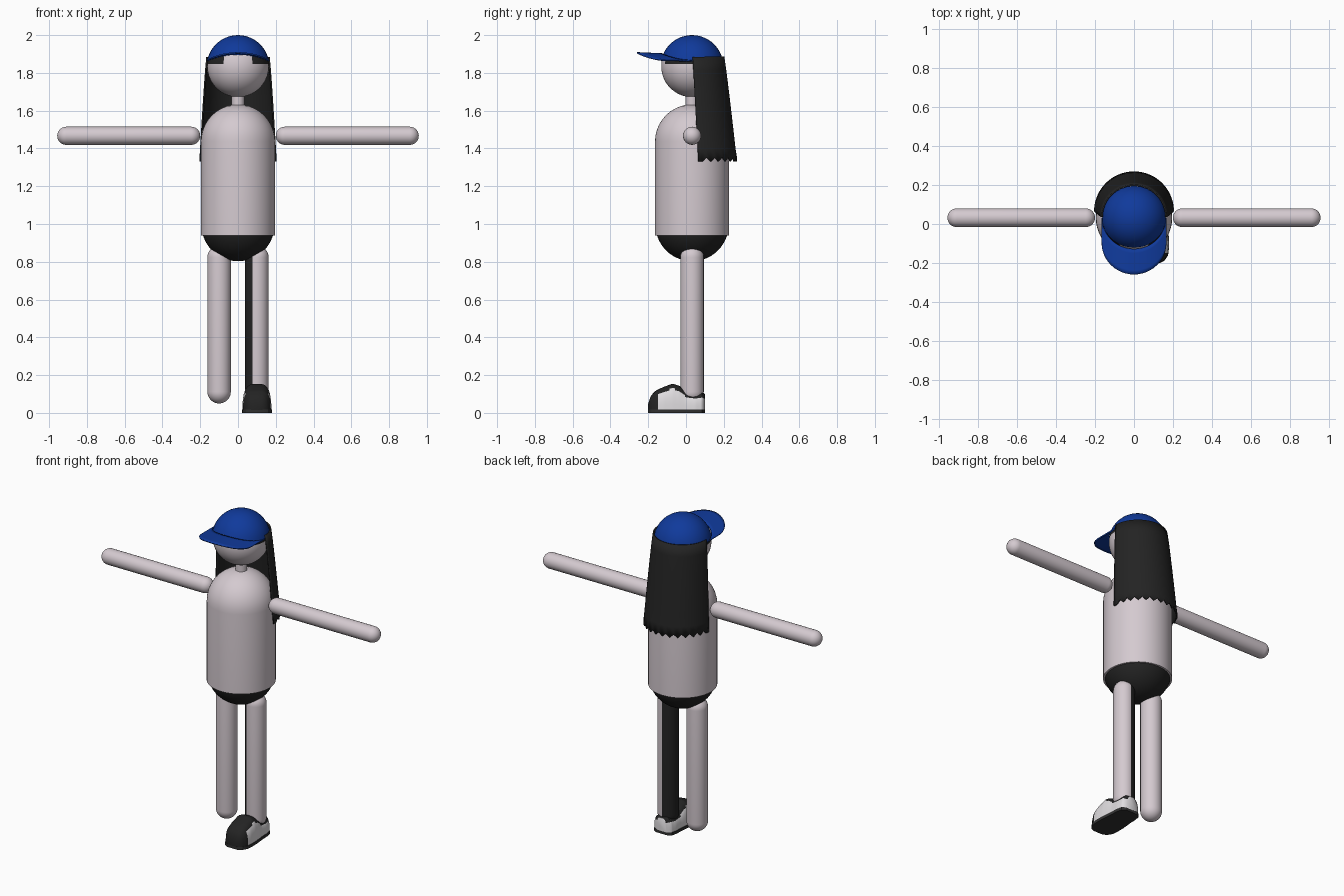
import bpy, bmesh, math
from math import sin, cos, pi, sqrt

if "Cube" in bpy.data.objects:
    bpy.data.objects.remove(bpy.data.objects["Cube"])


def material(name, rgb):
    m = bpy.data.materials.new(name)
    m.diffuse_color = (*rgb, 1)
    m.use_nodes = True
    m.node_tree.nodes["Principled BSDF"].inputs["Base Color"].default_value = m.diffuse_color
    return m


SKIN = material("pale skin", (0.66, 0.59, 0.63))
BLACK = material("soft black", (0.017, 0.017, 0.017))
BLUE = material("cap blue", (0.005, 0.042, 0.33))
WHITE = material("shoe white", (0.74, 0.72, 0.74))
SOLE = material("sole grey", (0.03, 0.03, 0.03))
CY = 0.032          # depth of the body axis


def make(name, verts, faces, mats, rule=None, angle=50):
    """Mesh object; rule(centre, normal) picks the material slot."""
    me = bpy.data.meshes.new(name)
    me.from_pydata(verts, [], faces)
    bm = bmesh.new()
    bm.from_mesh(me)
    bmesh.ops.remove_doubles(bm, verts=bm.verts, dist=1e-5)
    bmesh.ops.recalc_face_normals(bm, faces=bm.faces)
    for f in bm.faces:
        if rule:
            f.material_index = rule(f.calc_center_median(), f.normal)
    bm.to_mesh(me)
    bm.free()
    for m in mats:
        me.materials.append(m)
    ob = bpy.data.objects.new(name, me)
    bpy.context.collection.objects.link(ob)
    bpy.ops.object.select_all(action='DESELECT')
    ob.select_set(True)
    bpy.context.view_layer.objects.active = ob
    bpy.ops.object.shade_smooth_by_angle(angle=math.radians(angle))
    return ob


def grid(rows, closed=False):
    """Vertices and quads joining equal rows of points."""
    n = len(rows[0])
    verts = [p for r in rows for p in r]
    faces = [(i * n + j, i * n + (j + 1) % n, (i + 1) * n + (j + 1) % n, (i + 1) * n + j)
             for i in range(len(rows) - 1) for j in range(n if closed else n - 1)]
    return verts, faces


def revolve(name, profile, mats, x=0, segs=32, rule=None, along_x=False, z0=0):
    """Spin (radius, height) points round a vertical or sideways axis."""
    rows = []
    for r, h in profile:
        ring = [(r * cos(2 * pi * k / segs), r * sin(2 * pi * k / segs)) for k in range(segs)]
        rows.append([(h, CY + a, z0 + b) if along_x else (x + a, CY + b, h) for a, b in ring])
    verts, faces = grid(rows, True)
    n = len(verts)
    if profile[0][0] > 0:
        faces.append(tuple(range(segs)))
    if profile[-1][0] > 0:
        faces.append(tuple(range(n - segs, n)))
    return make(name, verts, faces, mats, rule)


def dome(r, z, a, b, n=10):
    return [(max(0, r * cos(a + (b - a) * i / n)), z + r * sin(a + (b - a) * i / n))
            for i in range(n + 1)]


def capsule(r, lo, hi):
    return dome(r, lo + r, -pi / 2, 0) + dome(r, hi - r, 0, pi / 2)


# Torso, pelvis and neck
revolve("torso", [(0.196, 0.94)] + dome(0.196, 1.437, 0, pi / 2), [SKIN], segs=48)
revolve("pelvis", dome(0.194, 0.997, -pi / 2, 0, 14), [BLACK], segs=48)
revolve("neck", [(0.034, 1.6), (0.034, 1.70)], [SKIN], segs=24)

# Arms
for side, lo, hi in (("left", -0.957, -0.2), ("right", 0.2, 0.957)):
    revolve(side + "_arm", capsule(0.048, lo, hi), [SKIN], segs=24, along_x=True, z0=1.467)

# Legs, one with a dark inner stocking panel
revolve("left_leg", capsule(0.062, 0.05, 0.885), [SKIN], x=-0.1)
revolve("right_leg", capsule(0.062, 0.05, 0.885), [SKIN, BLACK], x=0.1,
        rule=lambda c, n: int(n.x < (-0.05 if n.y > 0 else -0.42)))

# Head with dark patches at the temples
revolve("head", dome(0.163, 1.835, -pi / 2, pi / 2, 40), [SKIN, BLACK], segs=64,
        rule=lambda c, n: int(c.z > 1.848 and abs(c.x) > 0.075 and c.y < 0.04))

# Cap crown, with the rim arched over the face
R, CZ, SEG = 0.166, 1.834, 32


def rim(a):
    return 1.865 + 0.035 * max(0, -sin(a)) ** 2


rows = []
for i in range(11):
    row = []
    for k in range(SEG):
        a = 2 * pi * k / SEG
        t = math.asin((rim(a) - CZ) / R)
        e = t + (pi / 2 - t) * i / 10
        row.append((R * cos(e) * cos(a), CY + R * cos(e) * sin(a), CZ + R * sin(e)))
    rows.append(row)
make("cap_crown", *grid(rows, True), [BLUE])

# Cap brim, the front rim carried forward
rows = []
for j in range(7):
    row = []
    for k in range(25):
        a = pi + pi * k / 24
        y = CY + 0.16 * sin(a) - 0.131 * j / 6
        row.append((0.164 * cos(a), y, rim(a) + 0.006 * j / 6 * abs(sin(a))))
    rows.append(row)
brim = make("cap_brim", *grid(rows), [BLUE])
mod = brim.modifiers.new("thickness", 'SOLIDIFY')
mod.thickness, mod.offset = 0.008, 0

# Long hair, a flared half shell with notched ends
STRANDS = 14
rows = []
for i in range(9):
    t = i / 8
    row = []
    for k in range(STRANDS * 2 + 1):
        a = pi * k / (STRANDS * 2)
        r = 0.164 + 0.037 * t ** 0.85
        z = 1.885 - 0.555 * t
        if i == 8 and k % 2 == 0 and 0 < k < STRANDS * 2:
            z += 0.022
        row.append((r * cos(a), 0.035 + 0.03 * t + r * sin(a), z))
    rows.append(row)
hair = make("hair", *grid(rows), [BLACK])
mod = hair.modifiers.new("thickness", 'SOLIDIFY')
mod.thickness, mod.offset = 0.008, 0

# Shoe upper: stations of (depth, half width, height)
STATIONS = [(-0.2, 0.03, 0.05), (-0.187, 0.055, 0.09), (-0.16, 0.072, 0.118),
            (-0.12, 0.077, 0.137), (-0.07, 0.076, 0.155), (-0.035, 0.073, 0.143),
            (0.0, 0.069, 0.112), (0.05, 0.068, 0.103), (0.085, 0.06, 0.11), (0.1, 0.035, 0.1)]


def station(y):
    for p, q in zip(STATIONS, STATIONS[1:]):
        if y <= q[0] + 1e-9:
            t = (y - p[0]) / (q[0] - p[0])
            return [p[i] + (q[i] - p[i]) * t for i in (1, 2)]


def signed(v, p):
    return math.copysign(abs(v) ** p, v)


rows = []
for i in range(41):
    y = -0.2 + 0.3 * i / 40
    w, h = station(y)
    rows.append([(0.1 + w * signed(cos(pi * k / 24), 0.6), y,
                  0.016 + (h - 0.016) * abs(sin(pi * k / 24)) ** 0.75) for k in range(25)])
verts, faces = grid(rows)
faces += [tuple(range(25)), tuple(range(40 * 25, 41 * 25))]


def shoe_rule(c, n):
    return int(c.y < -0.145 or c.z > station(min(c.y, 0.1))[1] - 0.026)


make("shoe_upper", verts, faces, [WHITE, BLACK], shoe_rule)

# Shoe sole
edge = [(y, w + 0.003) for y, w, h in STATIONS]
loop = [(0.1 + w, y) for y, w in edge] + [(0.1 - w, y) for y, w in reversed(edge)]
n = len(loop)
verts, faces = grid([[(x, y, z) for x, y in loop] for z in (0, 0.018)], True)
make("shoe_sole", verts, faces + [tuple(range(n)), tuple(range(n, 2 * n))], [SOLE], angle=30)
